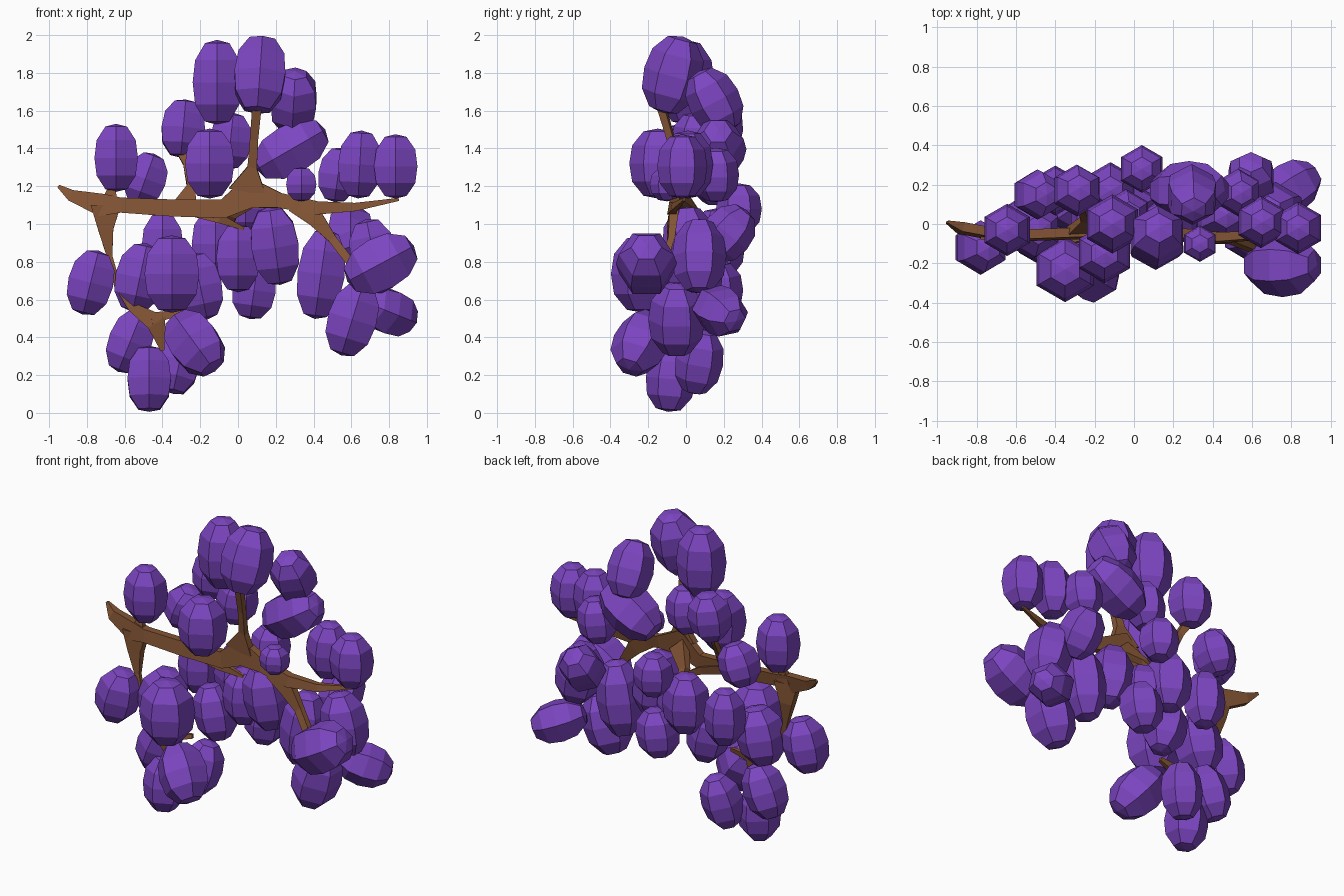
import bpy, bmesh, math
from mathutils import Matrix, Vector

def material(name, col):
    m = bpy.data.materials.new(name)
    m.diffuse_color = (*col, 1)
    return m

PURPLE = material("grape skin", (0.20, 0.06, 0.53))
BROWN = material("stem bark", (0.23, 0.09, 0.035))

def finish(bm, name, mat):
    bmesh.ops.recalc_face_normals(bm, faces=bm.faces)
    me = bpy.data.meshes.new(name)
    bm.to_mesh(me)
    bm.free()
    me.materials.append(mat)
    ob = bpy.data.objects.new(name, me)
    bpy.context.collection.objects.link(ob)

# six-sided grape: half length, half width, sideways lean, backward lean
def grape(name, x, y, z, half, wide, lean, back):
    bm = bmesh.new()
    r = wide / 0.866
    rings = []
    for h, k in [(-.92, .5), (-.52, .9), (0, 1), (.52, .9), (.92, .5)]:
        rings.append([bm.verts.new((r*k*math.cos(a), r*k*math.sin(a), half*h))
                      for a in [math.radians(30 + 60*i) for i in range(6)]])
    for a, b in zip(rings, rings[1:]):
        for i in range(6):
            j = (i + 1) % 6
            bm.faces.new((a[i], a[j], b[j], b[i]))
    for ring, h in ((rings[0], -half), (rings[-1], half)):
        p = bm.verts.new((0, 0, h))
        for i in range(6):
            bm.faces.new((ring[i], ring[(i + 1) % 6], p))
    bm.transform(Matrix.Translation((x, y, z))
                 @ Matrix.Rotation(math.radians(lean), 4, 'Y')
                 @ Matrix.Rotation(math.radians(-back), 4, 'X'))
    finish(bm, name, PURPLE)

# four-sided tapering twig through (x, y, z, half thickness) points
def twig(name, pts):
    bm = bmesh.new()
    P = [Vector(p[:3]) for p in pts]
    rings = []
    for i, p in enumerate(P):
        t = P[min(i + 1, len(P) - 1)] - P[max(i - 1, 0)]
        n = Vector((-t.z, 0, t.x)).normalized()
        b = t.normalized().cross(n).normalized()
        r = pts[i][3]
        d = min(r, .03)
        rings.append([bm.verts.new(p + n*u*r + b*v*d)
                      for u, v in ((1, .6), (-1, 1), (-1, -.6), (1, -1))])
    for a, c in zip(rings, rings[1:]):
        for i in range(4):
            j = (i + 1) % 4
            bm.faces.new((a[i], a[j], c[j], c[i]))
    bm.faces.new(rings[0])
    bm.faces.new(rings[-1])
    finish(bm, name, BROWN)

top = [
    (-.11, .00, 1.75, .225, .13, 0, 0), (.115, -.07, 1.79, .21, .135, 4, 15),
    (.295, .15, 1.65, .18, .12, 3, -28), (-.29, .17, 1.505, .155, .115, 5, 5),
    (-.15, -.15, 1.32, .185, .13, 0, 0), (-.04, .05, 1.44, .15, .11, 6, 0),
    (.04, .28, 1.08, .135, .105, 0, 0), (.28, .17, 1.395, .21, .13, 60, 0),
    (.335, -.10, 1.21, .09, .08, 0, 0),
]
sides = [
    (.53, .16, 1.26, .145, .105, 8, 0), (.645, .01, 1.315, .18, .115, 3, 0),
    (.835, -.02, 1.305, .17, .115, 0, 0), (-.645, -.03, 1.35, .18, .115, 0, 0),
    (-.49, .15, 1.24, .14, .11, 20, 0),
]
right = [
    (.44, .05, .735, .24, .125, 8, 0), (.595, .22, .95, .16, .115, 0, 40),
    (.72, .07, .83, .20, .125, -12, 0), (.755, -.21, .79, .20, .14, 62, 0),
    (.605, -.05, .495, .20, .13, 17, 0), (.79, .18, .54, .17, .115, 112, 30),
]
middle = [
    (-.40, .17, .88, .18, .11, 0, 0), (-.12, .17, .895, .19, .125, 0, 0),
    (0, .07, .82, .18, .115, 0, 0), (.195, .02, .885, .21, .125, -8, -5),
    (.085, .17, .65, .155, .115, 8, 0),
]
left = [
    (-.78, -.12, .69, .175, .12, 14, 0), (-.52, -.03, .715, .185, .13, 12, 0),
    (-.35, -.23, .735, .205, .145, 0, 0), (-.20, .05, .67, .18, .115, -12, 0),
    (-.57, 0, .38, .175, .115, 22, 0), (-.23, -.24, .37, .185, .13, -36, 20),
    (-.47, -.08, .18, .175, .115, 0, 5), (-.31, .07, .27, .175, .11, 12, 10),
]
for group, items in (("top", top), ("side", sides), ("right", right),
                     ("middle", middle), ("left", left)):
    for i, g in enumerate(items):
        grape(f"{group}_grape_{i + 1}", *g)

# branching stem
twig("main_stem", [(-.95, .01, 1.20, .008), (-.88, -.02, 1.15, .03), (-.72, -.05, 1.10, .06),
                   (-.62, -.06, 1.10, .04), (-.35, -.05, 1.085, .045), (-.08, -.04, 1.08, .05),
                   (.06, -.04, 1.17, .085), (.22, -.05, 1.125, .04), (.42, -.07, 1.085, .035),
                   (.62, -.06, 1.09, .022), (.85, -.01, 1.13, .008)])
twig("top_twig", [(.05, -.04, 1.17, .10), (.075, -.05, 1.30, .025),
                  (.085, -.08, 1.45, .022), (.10, -.13, 1.62, .025)])
twig("upper_left_twig", [(-.28, -.04, 1.10, .06), (-.25, .02, 1.20, .02),
                         (-.27, .10, 1.32, .02), (-.31, .14, 1.40, .025)])
twig("raised_left_twig", [(-.68, -.05, 1.10, .05), (-.67, -.04, 1.20, .015)])
twig("centre_twig", [(-.28, -.04, 1.08, .03), (-.1, -.03, 1.03, .025), (.03, .01, .975, .008)])
twig("back_twig", [(.07, -.03, 1.15, .06), (-.03, .06, 1.05, .025), (-.04, .12, .98, .01)])
twig("right_twig", [(.30, -.06, 1.11, .05), (.41, -.07, 1.03, .045),
                    (.50, -.08, .92, .022), (.60, -.12, .79, .022)])
twig("lower_left_twig", [(-.70, -.05, 1.10, .08), (-.70, -.05, .97, .04), (-.68, -.06, .83, .015),
                         (-.64, -.08, .68, .018), (-.56, -.10, .56, .025),
                         (-.43, -.10, .48, .055), (-.40, -.10, .33, .01)])
twig("lower_side_twig", [(-.46, -.10, .50, .03), (-.27, -.08, .54, .012)])
